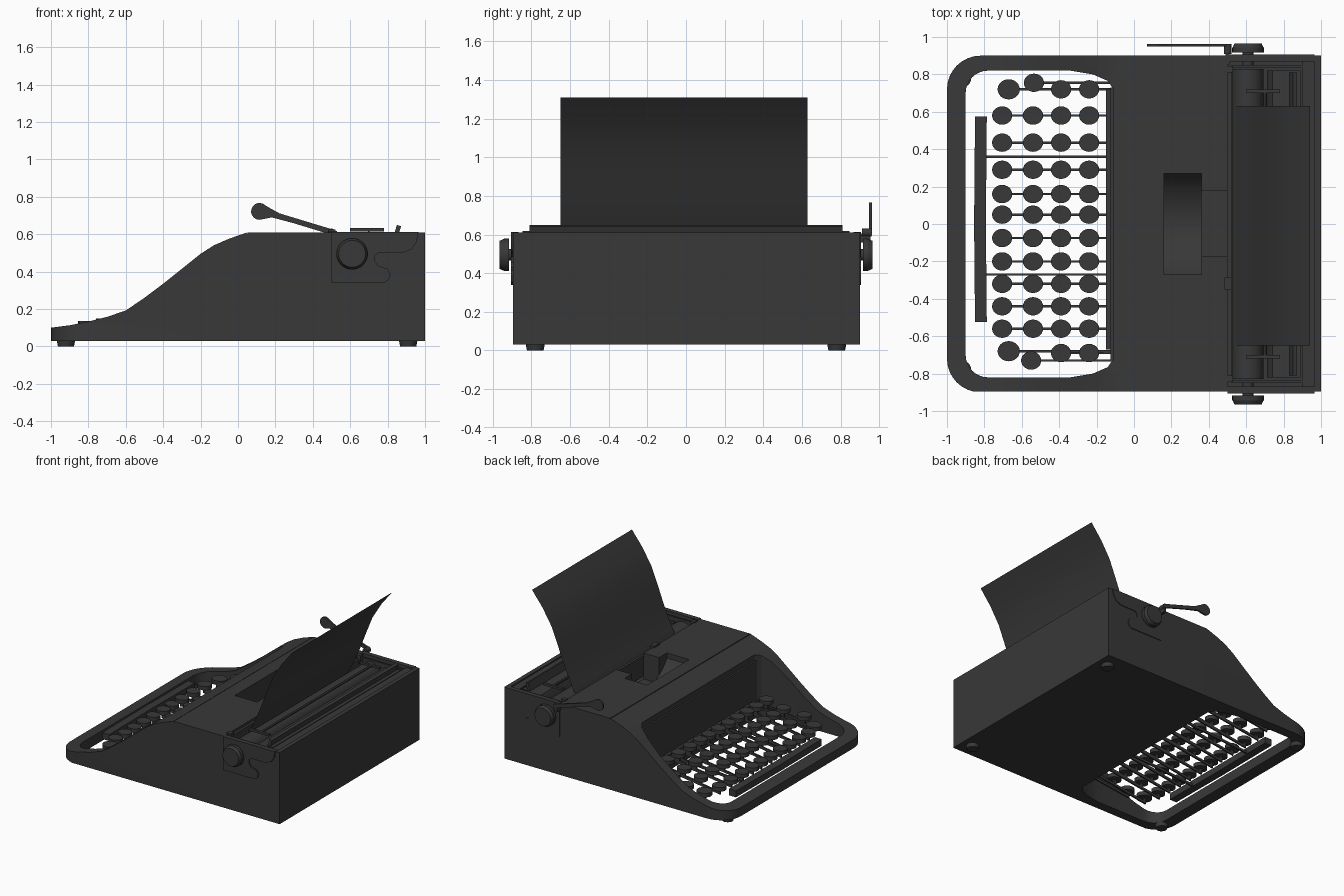
import bpy, bmesh, math
from mathutils import Matrix

if "Cube" in bpy.data.objects:
    bpy.data.objects.remove(bpy.data.objects["Cube"])

dark = bpy.data.materials.new('dark_enamel')
dark.diffuse_color = (.04, .04, .04, 1)
dark.use_nodes = True
dark.node_tree.nodes["Principled BSDF"].inputs["Base Color"].default_value = dark.diffuse_color


def finish(name, bm):
    bmesh.ops.recalc_face_normals(bm, faces=bm.faces)
    me = bpy.data.meshes.new(name)
    bm.to_mesh(me)
    bm.free()
    me.materials.append(dark)
    ob = bpy.data.objects.new(name, me)
    bpy.context.collection.objects.link(ob)
    return ob


def prism(name, pts, axis, lo, hi):
    """Extrude a 2D outline along an axis."""
    place = {'x': lambda p, t: (t, p[0], p[1]),
             'y': lambda p, t: (p[0], t, p[1]),
             'z': lambda p, t: (p[0], p[1], t)}[axis]
    bm = bmesh.new()
    a = [bm.verts.new(place(p, lo)) for p in pts]
    b = [bm.verts.new(place(p, hi)) for p in pts]
    bm.faces.new(a)
    bm.faces.new(b)
    n = len(pts)
    for i in range(n):
        bm.faces.new((a[i], a[(i + 1) % n], b[(i + 1) % n], b[i]))
    return finish(name, bm)


def box(name, x0, x1, y0, y1, z0, z1):
    return prism(name, [(x0, y0), (x1, y0), (x1, y1), (x0, y1)], 'z', z0, z1)


def cone(name, c, r1, r2, depth, axis='z', seg=32, scale=(1, 1, 1)):
    rot = Matrix.Rotation(-math.pi / 2, 4, 'X') if axis == 'y' else Matrix()
    bm = bmesh.new()
    bmesh.ops.create_cone(bm, cap_ends=True, segments=seg, radius1=r1, radius2=r2, depth=depth,
                          matrix=Matrix.Translation(c) @ Matrix.Diagonal((*scale, 1)) @ rot)
    return finish(name, bm)


def boolean(ob, cutter, op='DIFFERENCE'):
    m = ob.modifiers.new('cut', 'BOOLEAN')
    m.operation, m.object, m.solver = op, cutter, 'EXACT'
    bpy.context.view_layer.objects.active = ob
    bpy.ops.object.modifier_apply(modifier=m.name)
    bpy.data.objects.remove(cutter)


def arc(cx, cy, r, a0, a1, n=8):
    return [(cx + r * math.cos(math.radians(a0 + (a1 - a0) * i / n)),
             cy + r * math.sin(math.radians(a0 + (a1 - a0) * i / n))) for i in range(n + 1)]


def mirrored(half):
    return half + [(x, -y) for x, y in reversed(half)]


# Body: side profile trimmed to a plan with rounded front corners
body = prism('body', [(-1, .03), (-1, .10), (-.9, .113), (-.8, .133), (-.7, .158), (-.6, .192),
                      (-.5, .26), (-.4, .335), (-.3, .415), (-.2, .495), (-.13, .54),
                      (-.05, .575), (.05, .61), (1, .61), (1, .03)], 'y', -.895, .90)
boolean(body, prism('plan', mirrored([(1.1, .905)] + arc(-.82, .72, .18, 90, 180)), 'z', -.1, 1),
        'INTERSECT')

# Keyboard opening, carriage well, type window and cover seam
boolean(body, prism('opening', mirrored([(-.11, .72), (-.14, .765), (-.22, .80), (-.34, .82)]
                                        + arc(-.78, .70, .12, 90, 180)), 'z', -.1, 1))
boolean(body, box('well', .5, .965, -.87, .87, .38, 1))
boolean(body, box('window', .16, .36, -.27, .27, .40, 1))
boolean(body, box('window_neck', .35, .51, -.17, .18, .40, 1))
boolean(body, box('seam', .045, .05, -1, 1, .603, 1))

# Curved type basket inside the window
prism('type_basket', [(-.272, .39)] + arc(0, .74, .32, 212, 328, 20) + [(.272, .39)], 'x', .155, .362)
box('type_guide', .485, .52, -.35, -.285, .55, .625)

# Rear panel and comb bar behind the keys
box('rear_panel', -.125, -.10, -.73, .73, .12, .50)
box('comb_bar', -.15, -.115, -.67, .72, .15, .19)

# Feet
for i, x in enumerate((-.92, .91)):
    for j, y in enumerate((-.78, .78)):
        cone(f'foot_{i}{j}', (x, y, .0175), .043, .05, .035, seg=24)

# Keys with stems and levers running back to the comb bar
inner = [.58, .435, .29, .16, .05, -.075, -.20, -.32, -.44, -.56]
rows = [(.15, [(-.67, .72)] + [(-.705, y) for y in inner] + [(-.67, -.68)]),
        (.18, [(-.535, .755)] + [(-.54, y) for y in inner] + [(-.55, -.73)]),
        (.21, [(-.39, y) for y in [.72] + inner + [-.69]]),
        (.24, [(-.24, y) for y in [.72] + inner + [-.69]])]
for r, (z, keys) in enumerate(rows):
    for k, (x, y) in enumerate(keys):
        big = 1.1 if r == 0 and k in (0, 11) else 1
        cone(f'key_{r}_{k}', (x, y, z - .016), 1, 1, .032, seg=24, scale=(.054 * big, .049 * big, 1))
        box(f'key_stem_{r}_{k}', x - .012, x + .012, y - .006, y + .006, z - .07, z - .02)
        prism(f'key_lever_{r}_{k}', [(x - .012, z - .075), (x - .012, z - .055), (-.12, .18), (-.12, .16)],
              'y', y - .006, y + .006)

# Space bar, slightly bowed, on two arms
prism('space_bar', [(-.85, -.525), (-.855, .0), (-.85, .575), (-.787, .575), (-.792, .0), (-.787, -.525)],
      'z', .085, .137)
for i, y in enumerate((.36, -.27)):
    prism(f'space_bar_arm_{i}', [(-.82, .085), (-.82, .105), (-.11, .16), (-.11, .14)], 'y', y - .006, y + .006)

# Carriage end plates and platen knobs
plate = [(.5, .612), (.5, .34), (.78, .34), (.805, .355), (.815, .385), (.80, .415), (.75, .43), (.732, .455),
         (.732, .485), (.75, .50), (.88, .50), (.93, .52), (.955, .56), (.965, .612)]
for side, s in (('left', 1), ('right', -1)):
    prism(f'end_plate_{side}', plate, 'y', s * .868, s * .906)
    cone(f'knob_shaft_{side}', (.61, s * .89, .495), .03, .03, .1, 'y')
    cone(f'knob_rim_{side}', (.61, s * .93, .495), .085, .085, .026, 'y')
    a, b = (.083, .072) if s > 0 else (.072, .083)
    cone(f'knob_face_{side}', (.61, s * .954, .495), a, b, .024, 'y')
    # Brackets and bail arms inside the well
    box(f'platen_bracket_{side}', .52, .90, s * .835, s * .85, .40, .595)
    box(f'bail_arm_{side}', .60, .78, s * .70, s * .72, .615, .632)
    box(f'platen_clip_{side}', .49, .53, s * .81, s * .845, .55, .618)

# Platen, rails and paper table
cone('platen', (.61, 0, .50), .083, .083, 1.66, 'y', 40)
box('front_rail', .50, .52, -.84, .84, .42, .59)
box('rear_rail', .90, .965, -.87, .87, .42, .60)
prism('paper_table', [(.71, .50), (.71, .52), (.74, .575), (.89, .595), (.89, .57), (.75, .55)], 'y', -.82, .82)
prism('paper_support', [(.828, .58), (.85, .65), (.872, .642), (.85, .575)], 'y', -.81, .81)
cone('bail_rod', (.70, 0, .622), .01, .01, 1.42, 'y', 12)

# Paper: thin sheet wrapped round the platen and leaning back
sheet = [(.57, .42), (.545, .45), (.535, .50), (.547, .56), (.575, .61), (.61, .68), (.65, .77), (.70, .90),
         (.765, 1.06), (.845, 1.19), (.94, 1.31)]
bm = bmesh.new()
cols = [[bm.verts.new((x, y, z)) for x, z in sheet] for y in (-.65, .63)]
for i in range(len(sheet) - 1):
    bm.faces.new((cols[0][i], cols[0][i + 1], cols[1][i + 1], cols[1][i]))
finish('paper', bm)

# Carriage return lever
prism('return_lever', [(.52, .595), (.515, .62), (.49, .63), (.22, .712), (.17, .74)]
      + arc(.115, .722, .045, 45, 290, 12) + [(.18, .69), (.30, .658), (.48, .603)], 'y', .948, .962)
cone('lever_pivot', (.50, .935, .61), .02, .02, .05, 'y', 20)
box('lever_bracket', .49, .51, .85, .955, .56, .605)

# Smooth shading on curved parts, sharp edges kept
for ob in bpy.context.scene.objects:
    ob.select_set(True)
bpy.context.view_layer.objects.active = body
bpy.ops.object.shade_smooth_by_angle(angle=math.radians(30))
